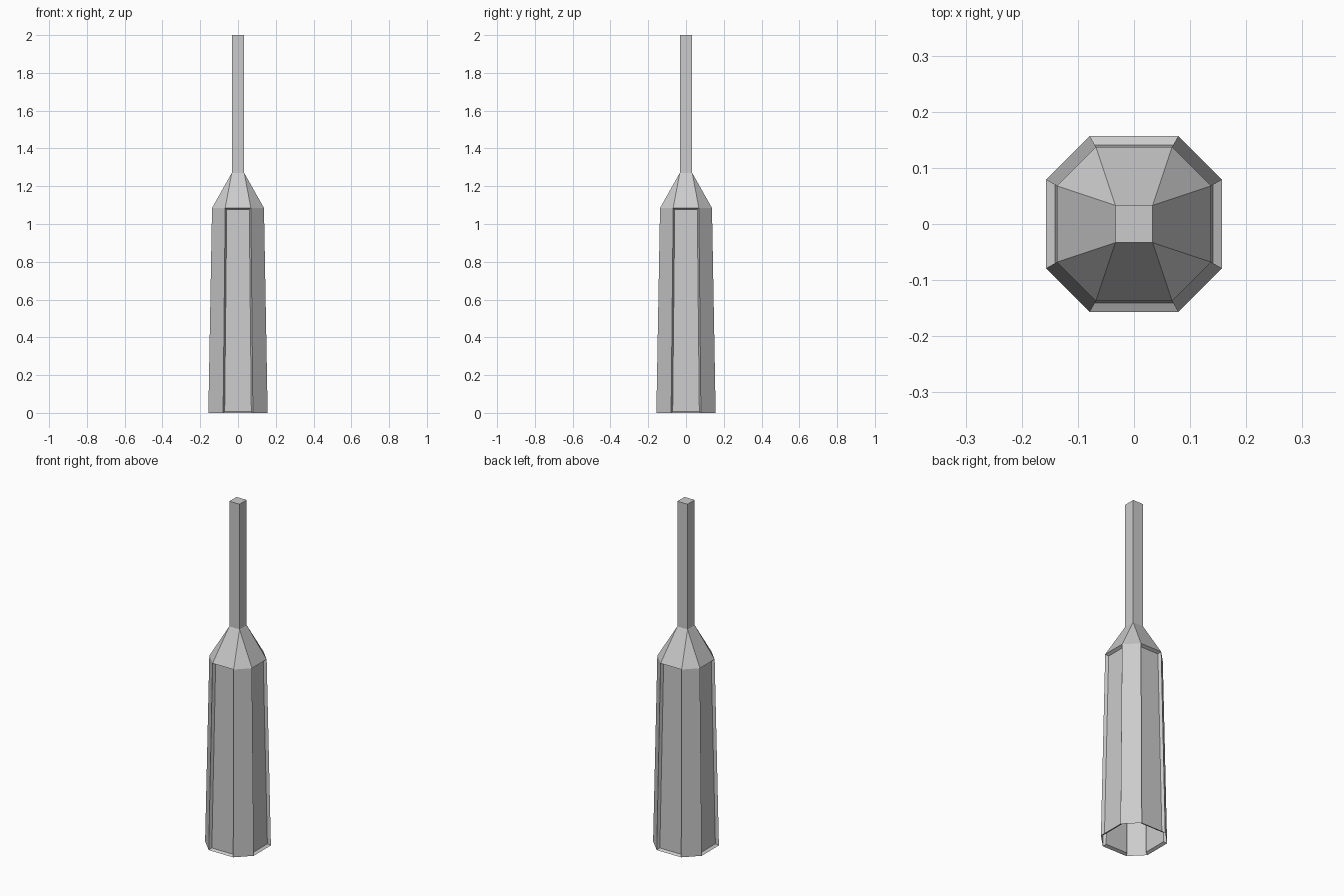
import bpy
import bmesh

if "Cube" in bpy.data.objects:
    bpy.data.objects.remove(bpy.data.objects["Cube"])


def octagon(flat, half, z):
    """Eight corners: flats at distance `flat`, axis-facing sides 2*half wide."""
    pts = [(half, -flat), (flat, -half), (flat, half), (half, flat),
           (-half, flat), (-flat, half), (-flat, -half), (-half, -flat)]
    return [(x, y, z) for x, y in pts]


def square(half, z):
    return [(half, -half, z), (half, half, z), (-half, half, z), (-half, -half, z)]


def finish(bm, name):
    bm.normal_update()
    mesh = bpy.data.meshes.new(name)
    bm.to_mesh(mesh)
    bm.free()
    obj = bpy.data.objects.new(name, mesh)
    bpy.context.collection.objects.link(obj)
    return obj


def add_ring(bm, pts):
    return [bm.verts.new(p) for p in pts]


BODY_TOP, ROOF_TOP, TOP = 1.085, 1.27, 2.0
SHAFT = 0.033

# Tapered eight-sided body, open underneath, alternate sides recessed
bm = bmesh.new()
low = add_ring(bm, octagon(0.157, 0.079, 0))
high = add_ring(bm, octagon(0.1375, 0.068, BODY_TOP))
sides = [bm.faces.new((low[i], low[(i + 1) % 8], high[(i + 1) % 8], high[i]))
         for i in range(8)]
bm.normal_update()
bmesh.ops.inset_individual(bm, faces=sides[1::2], thickness=0.012, depth=-0.0165)
finish(bm, "body")

# Roof blending the octagon into the square shaft
bm = bmesh.new()
eave = add_ring(bm, octagon(0.1375, 0.068, BODY_TOP))
neck = add_ring(bm, square(SHAFT, ROOF_TOP))
for i in range(4):
    a, b, c = eave[2 * i], eave[2 * i + 1], eave[(2 * i + 2) % 8]
    bm.faces.new((a, b, neck[i]))
    bm.faces.new((b, c, neck[(i + 1) % 4], neck[i]))
finish(bm, "roof")

# Square shaft with a flat cap
bm = bmesh.new()
base = add_ring(bm, square(SHAFT, ROOF_TOP))
tip = add_ring(bm, square(SHAFT, TOP))
for i in range(4):
    j = (i + 1) % 4
    bm.faces.new((base[i], base[j], tip[j], tip[i]))
bm.faces.new(tip)
finish(bm, "shaft")
